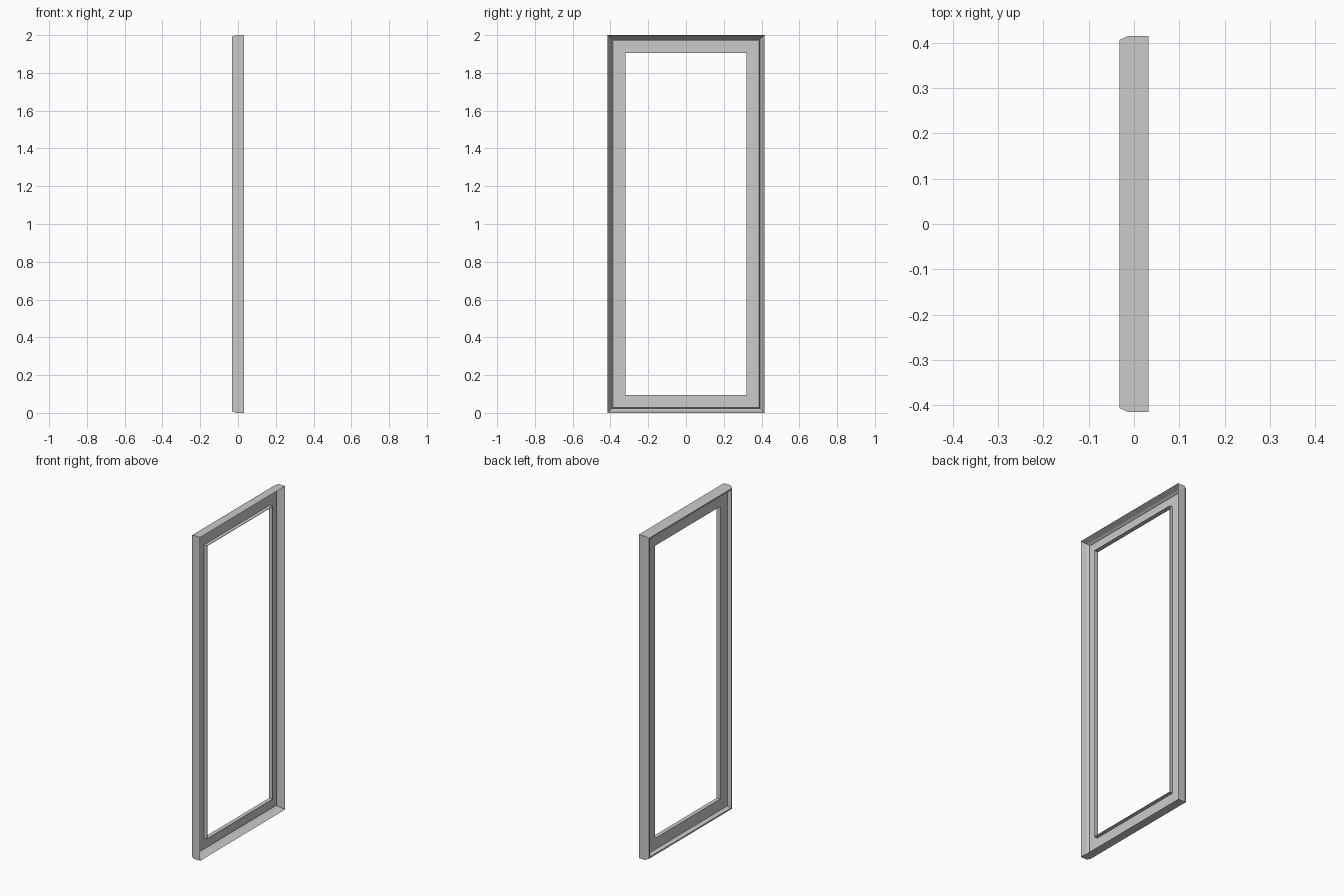
import bpy
import bmesh

HALF_WIDTH = 0.415
HEIGHT = 2.0

old = bpy.data.objects.get("Cube")
if old:
    bpy.data.objects.remove(old, do_unlink=True)

# Plain grey paint
grey = bpy.data.materials.new("plain_grey")
grey.use_nodes = True
colour = (0.6, 0.6, 0.6, 1.0)
grey.diffuse_color = colour
grey.node_tree.nodes["Principled BSDF"].inputs["Base Color"].default_value = colour

# Moulding section: (inset from the outer edge, x)
section = [
    (0.0, 0.032),       # outer lip
    (0.012, -0.003),    # sloping side
    (0.022, -0.017),    # groove bottom
    (0.028, -0.007),    # sunken face
    (0.093, -0.007),
    (0.093, 0.014),     # thin raised bead round the opening
    (0.096, 0.014),
    (0.096, -0.011),
    (0.027, -0.011),    # recessed rear face
    (0.018, -0.032),    # rear lip
    (0.009, -0.032),
    (0.0, -0.012),      # outer chamfer
]


def mitred_loop(bm, inset, x):
    """Rectangle of vertices set in from the outer edge."""
    y, low, high = HALF_WIDTH - inset, inset, HEIGHT - inset
    return [bm.verts.new((x, a, b))
            for a, b in ((-y, low), (y, low), (y, high), (-y, high))]


# Sweep the section around the four mitred corners
bm = bmesh.new()
loops = [mitred_loop(bm, inset, x) for inset, x in section]
for i, loop in enumerate(loops):
    following = loops[(i + 1) % len(loops)]
    for j in range(4):
        k = (j + 1) % 4
        bm.faces.new((loop[j], loop[k], following[k], following[j]))
bmesh.ops.recalc_face_normals(bm, faces=bm.faces)

mesh = bpy.data.meshes.new("window_frame")
bm.to_mesh(mesh)
bm.free()
mesh.materials.append(grey)
frame = bpy.data.objects.new("window_frame", mesh)
bpy.context.collection.objects.link(frame)
